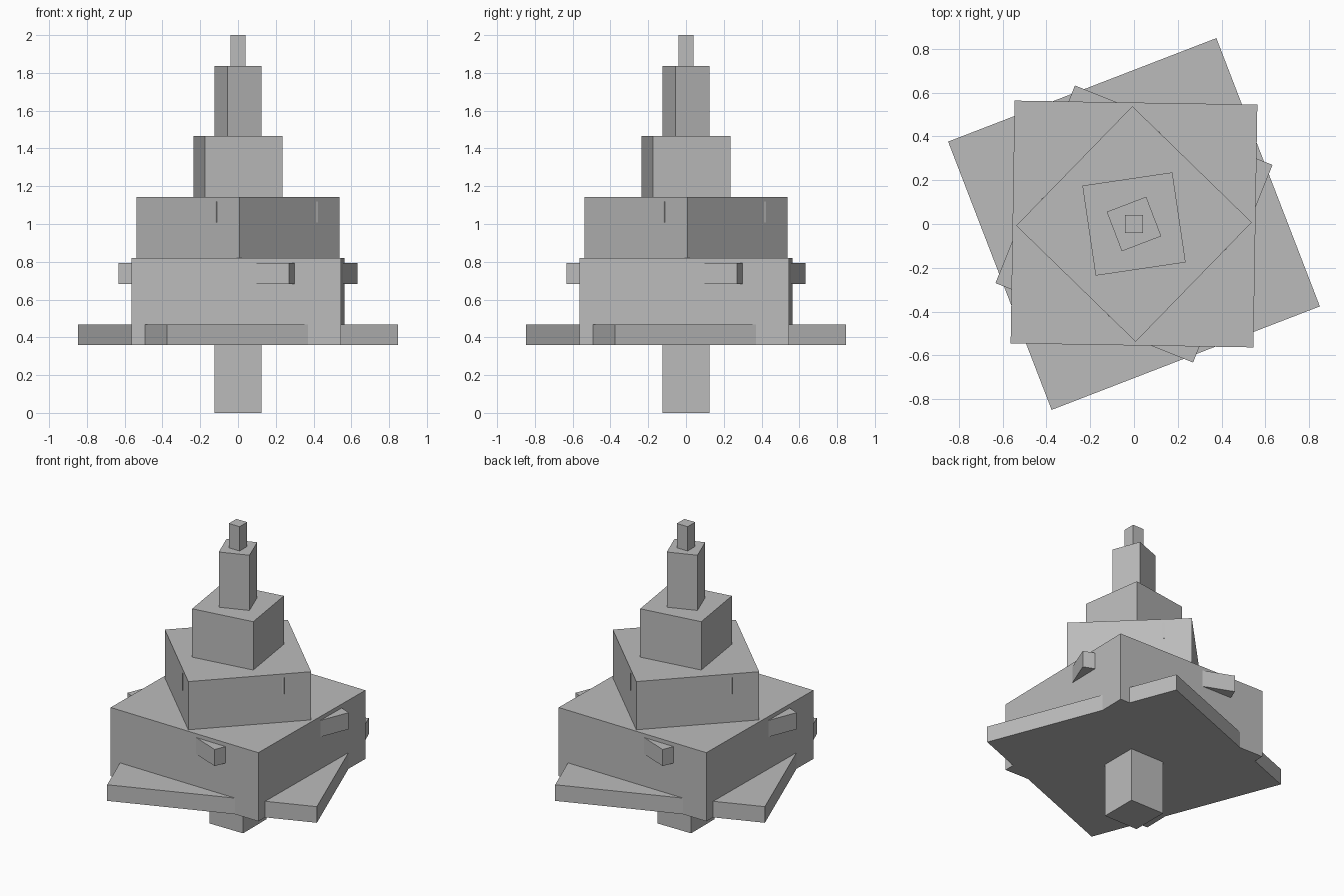
import bpy
from math import radians

cube = bpy.data.objects.get("Cube")
if cube:
    bpy.data.objects.remove(cube, do_unlink=True)

grey = bpy.data.materials.new("plain_grey")
grey.use_nodes = True
colour = (0.5, 0.5, 0.5, 1)
grey.diffuse_color = colour
grey.node_tree.nodes["Principled BSDF"].inputs["Base Color"].default_value = colour


def block(name, half, bottom, top, turn):
    """Square block on the centre axis, turned about z by degrees."""
    bpy.ops.mesh.primitive_cube_add(
        size=2, location=(0, 0, (bottom + top) / 2),
        rotation=(0, 0, radians(turn)))
    ob = bpy.context.object
    ob.name = name
    ob.scale = (half, half, (top - bottom) / 2)
    ob.data.materials.append(grey)


# Stacked tiers, from the ground up: half width, bottom, top, turn
block("foot", 0.125, 0, 0.36, 0)
block("base_plate", 0.656, 0.36, 0.468, 21.1)
block("lower_tier", 0.554, 0.36, 0.82, -0.93)
block("middle_tier", 0.38, 0.82, 1.143, 45.8)
block("upper_tier", 0.2075, 1.143, 1.467, 8.4)
block("spire", 0.0963, 1.467, 1.837, 20.9)
block("spire_tip", 0.04, 1.837, 2, 0)

# Slabs whose corners poke through the tier walls
block("lower_tier_slab", 0.486, 0.683, 0.794, -21.9)
block("middle_tier_slab", 0.31, 1.008, 1.119, 29.8)
